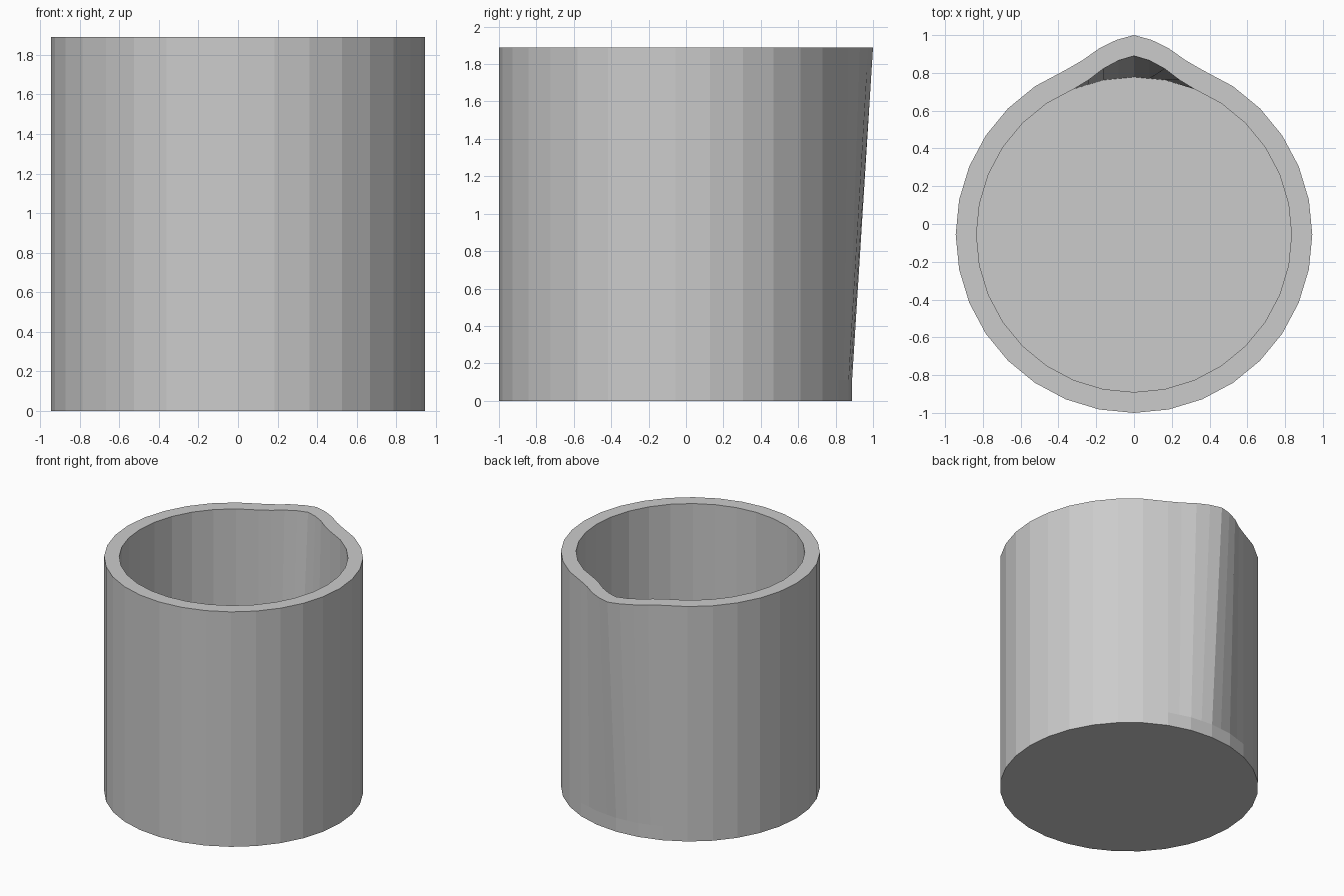
import bpy, bmesh
from math import sin, cos, radians

if "Cube" in bpy.data.objects:
    bpy.data.objects.remove(bpy.data.objects["Cube"])

H, FLOOR, CY = 1.89, 0.11, -0.056
R_OUT, R_IN, SIDES = 0.944, 0.834, 32
STEP = 360 / SIDES
# outward push of the rim at each half step away from the spout tip
LIP = {0: 0.112, 1: 0.096, 2: 0.06, 3: 0.024}

bm = bmesh.new()


def ring(radius, z, spout=0.0):
    """32-sided ring with chord midpoints added around the spout."""
    def corner(i):
        a = radians(90 + i * STEP)
        return radius * cos(a), CY + radius * sin(a)
    verts = []
    for half in range(-SIDES, SIDES):
        if half % 2 and abs(half) > 3:
            continue
        (x0, y0), (x1, y1) = corner(half // 2), corner((half + 1) // 2)
        push = LIP.get(abs(half), 0) * spout
        verts.append(bm.verts.new(((x0 + x1) / 2, (y0 + y1) / 2 + push, z)))
    return verts


def bridge(a, b):
    n = len(a)
    for i in range(n):
        j = (i + 1) % n
        bm.faces.new((a[i], a[j], b[j], b[i]))


# outer wall, rim, inner wall
rings = [ring(R_OUT, 0), ring(R_OUT, FLOOR), ring(R_OUT, H, 1),
         ring(R_IN, H, 1), ring(R_IN, FLOOR)]
for a, b in zip(rings, rings[1:]):
    bridge(a, b)

# underside and inner floor
bm.faces.new(rings[0][::-1])
bm.faces.new(rings[-1])
bmesh.ops.recalc_face_normals(bm, faces=bm.faces)

mesh = bpy.data.meshes.new("beaker")
bm.to_mesh(mesh)
bm.free()
bpy.context.collection.objects.link(bpy.data.objects.new("beaker", mesh))
